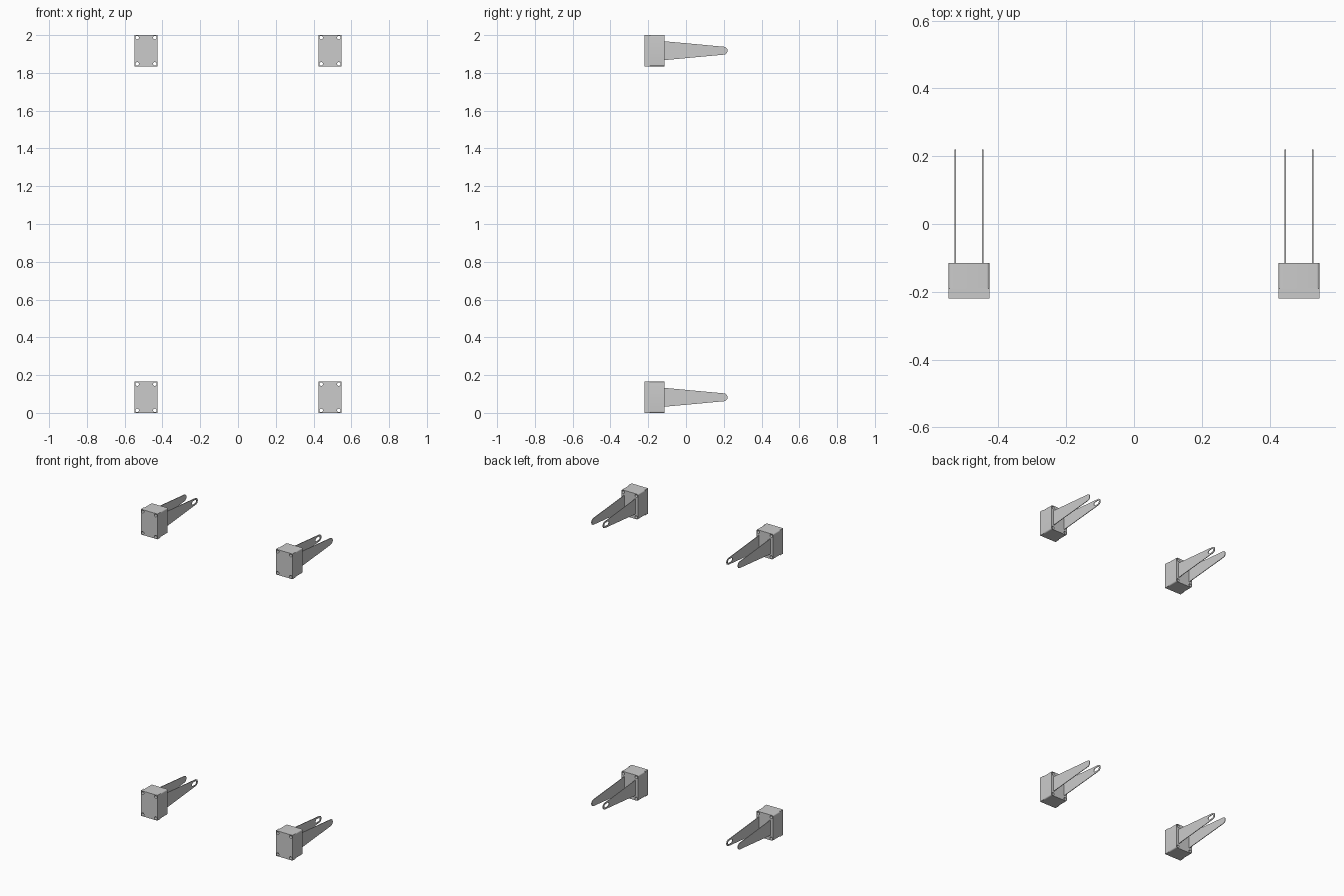
import bpy, bmesh
from math import sin, cos, pi, radians
from mathutils import Matrix

if "Cube" in bpy.data.objects:
    bpy.data.objects.remove(bpy.data.objects["Cube"])

CX, HW, H = 0.487, 0.06, 0.165          # box centre x, half width, height
HH = H / 2
FRONT, STEP, BACK, TIP = -0.22, -0.19, -0.115, 0.22
HOLE_IN, HOLE_R = 0.013, 0.0095


def arc(cx, cy, r, a0, a1, n):
    return [(cx + r * cos(radians(a0 + (a1 - a0) * i / n)),
             cy + r * sin(radians(a0 + (a1 - a0) * i / n))) for i in range(n + 1)]


def circle(cx, cy, r, n=20):
    return arc(cx, cy, r, 0, 360, n)[:-1]


def extruded(name, loops, depth, axes):
    """Filled profile (first loop outer, the rest holes) extruded both ways."""
    cu = bpy.data.curves.new(name, 'CURVE')
    cu.dimensions, cu.fill_mode, cu.extrude = '2D', 'BOTH', depth / 2
    for pts in loops:
        s = cu.splines.new('POLY')
        s.points.add(len(pts) - 1)
        for p, (u, v) in zip(s.points, pts):
            p.co = (u, v, 0, 1)
        s.use_cyclic_u = True
    tmp = bpy.data.objects.new(name, cu)
    bpy.context.collection.objects.link(tmp)
    dg = bpy.context.evaluated_depsgraph_get()
    me = bpy.data.meshes.new_from_object(tmp.evaluated_get(dg))
    bpy.data.objects.remove(tmp)
    bm = bmesh.new()
    bm.from_mesh(me)
    bmesh.ops.remove_doubles(bm, verts=bm.verts, dist=1e-5)
    bm.transform(axes)
    bmesh.ops.recalc_face_normals(bm, faces=bm.faces)
    bm.to_mesh(me)
    bm.free()
    me.shade_smooth()
    me.set_sharp_from_angle(angle=radians(30))
    me.name = name
    return me


def place(mesh, name, loc):
    ob = bpy.data.objects.new(name, mesh)
    ob.location = loc
    bpy.context.collection.objects.link(ob)


# profile planes: along_y uses (x, z), along_x uses (y, z)
along_y = Matrix(((1, 0, 0, 0), (0, 0, -1, 0), (0, 1, 0, 0), (0, 0, 0, 1)))
along_x = Matrix(((0, 0, 1, 0), (1, 0, 0, 0), (0, 1, 0, 0), (0, 0, 0, 1)))

# mounting block: square front plate and round-cornered body, four screw holes
holes = [circle(sx * (HW - HOLE_IN), sz * (HH - HOLE_IN), HOLE_R)
         for sx in (-1, 1) for sz in (-1, 1)]
plate = extruded("front_plate", [[(-HW, -HH), (HW, -HH), (HW, HH), (-HW, HH)]] + holes,
                 STEP - FRONT, along_y)
R = 0.008
body_outline = (arc(HW - R, HH - R, R, 0, 90, 6) + arc(R - HW, HH - R, R, 90, 180, 6)
                + arc(R - HW, R - HH, R, 180, 270, 6) + arc(HW - R, R - HH, R, 270, 360, 6))
body = extruded("block_body", [body_outline] + holes, BACK - STEP, along_y)

# tapered arms with a rounded tip; the inner one has a slot
tip_r = 0.021
arm_outline = [(BACK, 0.05), (BACK, -0.05)] + arc(TIP - tip_r, 0, tip_r, -85, 85, 14)
slot = arc(0.195, 0, 0.012, -90, 90, 10) + arc(0.172, 0, 0.012, 90, 270, 10)
outer_arm = extruded("outer_arm", [arm_outline], 0.004, along_x)
inner_arm = extruded("inner_arm", [arm_outline, slot], 0.004, along_x)

# four brackets, mirrored left and right, low and high
for side, sx in (("left", -1), ("right", 1)):
    for level, z in (("lower", HH), ("upper", 2 - HH)):
        tag = f"{level}_{side}"
        place(plate, f"front_plate_{tag}", (sx * CX, (FRONT + STEP) / 2, z))
        place(body, f"block_body_{tag}", (sx * CX, (STEP + BACK) / 2, z))
        place(outer_arm, f"outer_arm_{tag}", (sx * (CX + 0.041), 0, z))
        place(inner_arm, f"inner_arm_{tag}", (sx * (CX - 0.041), 0, z))
